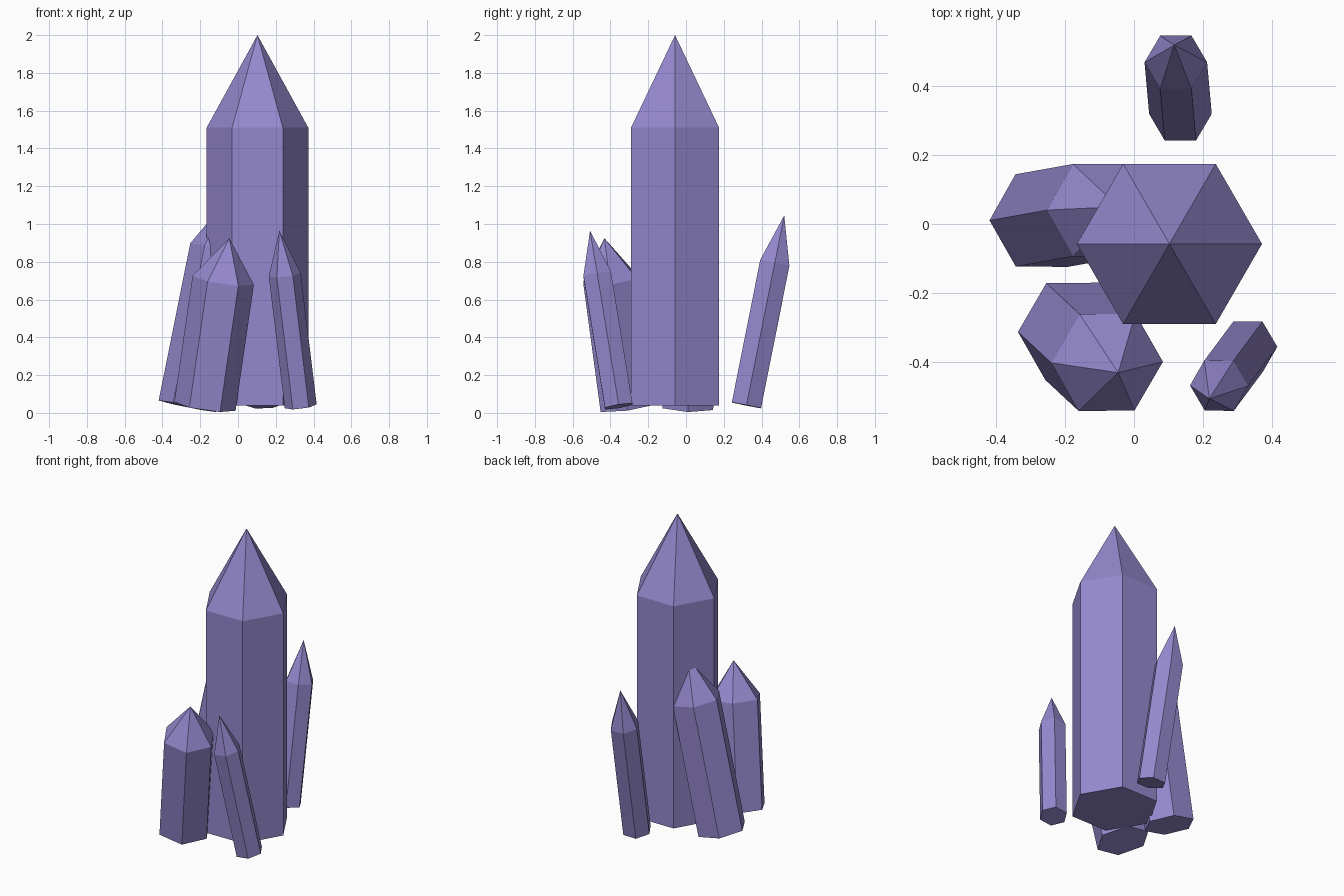
import bpy
import bmesh
from math import cos, sin, tau
from mathutils import Vector

cube = bpy.data.objects.get("Cube")
if cube:
    bpy.data.objects.remove(cube, do_unlink=True)

# One violet for the whole cluster
violet = bpy.data.materials.new("violet_crystal")
violet.use_nodes = True
colour = (0.30, 0.25, 0.62, 1)
violet.diffuse_color = colour
violet.node_tree.nodes["Principled BSDF"].inputs["Base Color"].default_value = colour

SIDES = 6
SHOULDER = 0.75  # the point starts three quarters of the way up


def crystal(name, base, tip, radius):
    """Six-sided column with a pointed end, leaning from base to tip."""
    base, axis = Vector(base), Vector(tip) - Vector(base)
    turn = Vector((0, 0, 1)).rotation_difference(axis)
    bm = bmesh.new()

    def ring(z):
        return [bm.verts.new((radius * cos(tau * i / SIDES),
                              radius * sin(tau * i / SIDES), z))
                for i in range(SIDES)]

    low, high = ring(0), ring(axis.length * SHOULDER)
    point = bm.verts.new((0, 0, axis.length))
    bm.faces.new(low[::-1])
    for i in range(SIDES):
        j = (i + 1) % SIDES
        bm.faces.new((low[i], low[j], high[j], high[i]))
        bm.faces.new((high[i], high[j], point))

    mesh = bpy.data.meshes.new(name)
    bm.to_mesh(mesh)
    bm.free()
    mesh.materials.append(violet)
    obj = bpy.data.objects.new(name, mesh)
    obj.location = base
    obj.rotation_euler = turn.to_euler()
    bpy.context.collection.objects.link(obj)


# Tall upright crystal
crystal("main_crystal", (0.103, -0.058, 0.04), (0.103, -0.058, 2.0), 0.269)

# Smaller leaning crystals around it
crystal("back_crystal", (0.135, 0.32, 0.04), (0.117, 0.52, 1.045), 0.091)
crystal("right_crystal", (-0.268, 0.01, 0.035), (-0.045, 0.05, 1.145), 0.155)
crystal("front_right_crystal", (-0.175, -0.312, 0.035), (-0.046, -0.432, 0.925), 0.164)
crystal("front_left_crystal", (0.332, -0.356, 0.035), (0.219, -0.508, 0.965), 0.085)
